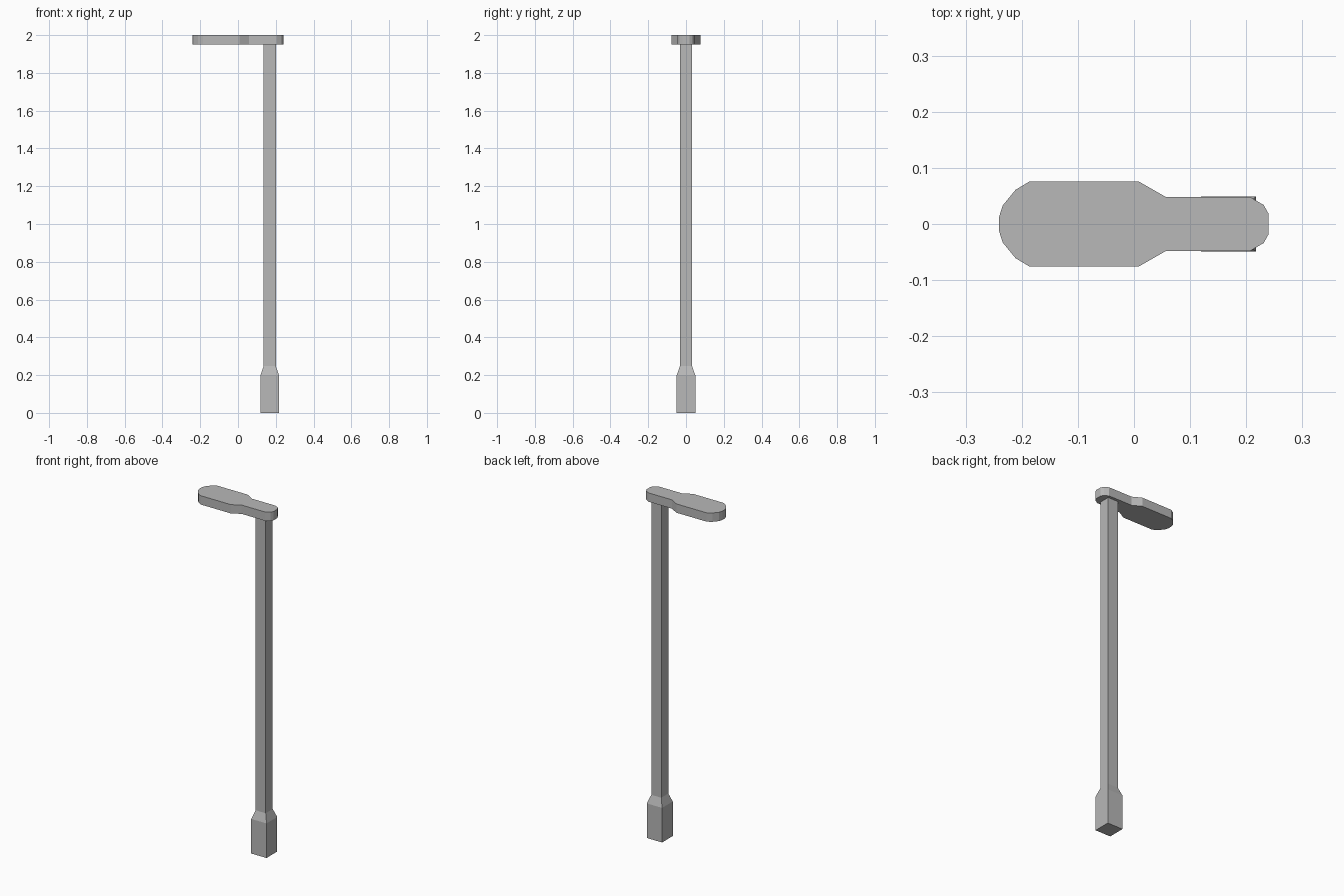
import bpy, bmesh

if "Cube" in bpy.data.objects:
    bpy.data.objects.remove(bpy.data.objects["Cube"])

grey = bpy.data.materials.new("painted grey metal")
grey.diffuse_color = (0.48, 0.48, 0.48, 1)
grey.use_nodes = True
grey.node_tree.nodes["Principled BSDF"].inputs["Base Color"].default_value = grey.diffuse_color


def loft(name, rings):
    """Skin a stack of matching vertex rings and cap both ends."""
    bm = bmesh.new()
    loops = [[bm.verts.new(p) for p in ring] for ring in rings]
    n = len(loops[0])
    for a, b in zip(loops, loops[1:]):
        for i in range(n):
            j = (i + 1) % n
            bm.faces.new((a[i], a[j], b[j], b[i]))
    bm.faces.new(loops[0][::-1])
    bm.faces.new(loops[-1])
    bmesh.ops.recalc_face_normals(bm, faces=bm.faces[:])
    mesh = bpy.data.meshes.new(name)
    bm.to_mesh(mesh)
    bm.free()
    mesh.materials.append(grey)
    obj = bpy.data.objects.new(name, mesh)
    bpy.context.collection.objects.link(obj)
    return obj


# Square post: thick base, tapered collar, slim shaft
def square(half, z):
    cx = 0.168
    return [(cx + sx * half, sy * half, z)
            for sx, sy in ((-1, -1), (1, -1), (1, 1), (-1, 1))]


loft("lamp_post", [square(h, z) for h, z in
                   ((0.049, 0), (0.049, 0.2), (0.032, 0.248), (0.032, 1.951))])

# Lamp head: half outline mirrored across y, extruded upward
half = [(-0.241, 0.011), (-0.234, 0.033), (-0.211, 0.061), (-0.186, 0.076),
        (0.008, 0.076), (0.057, 0.048), (0.207, 0.048), (0.231, 0.034),
        (0.240, 0.018)]
outline = [(x, -y) for x, y in half] + half[::-1]
loft("lamp_head", [[(x, y, z) for x, y in outline] for z in (1.949, 2.0)])
